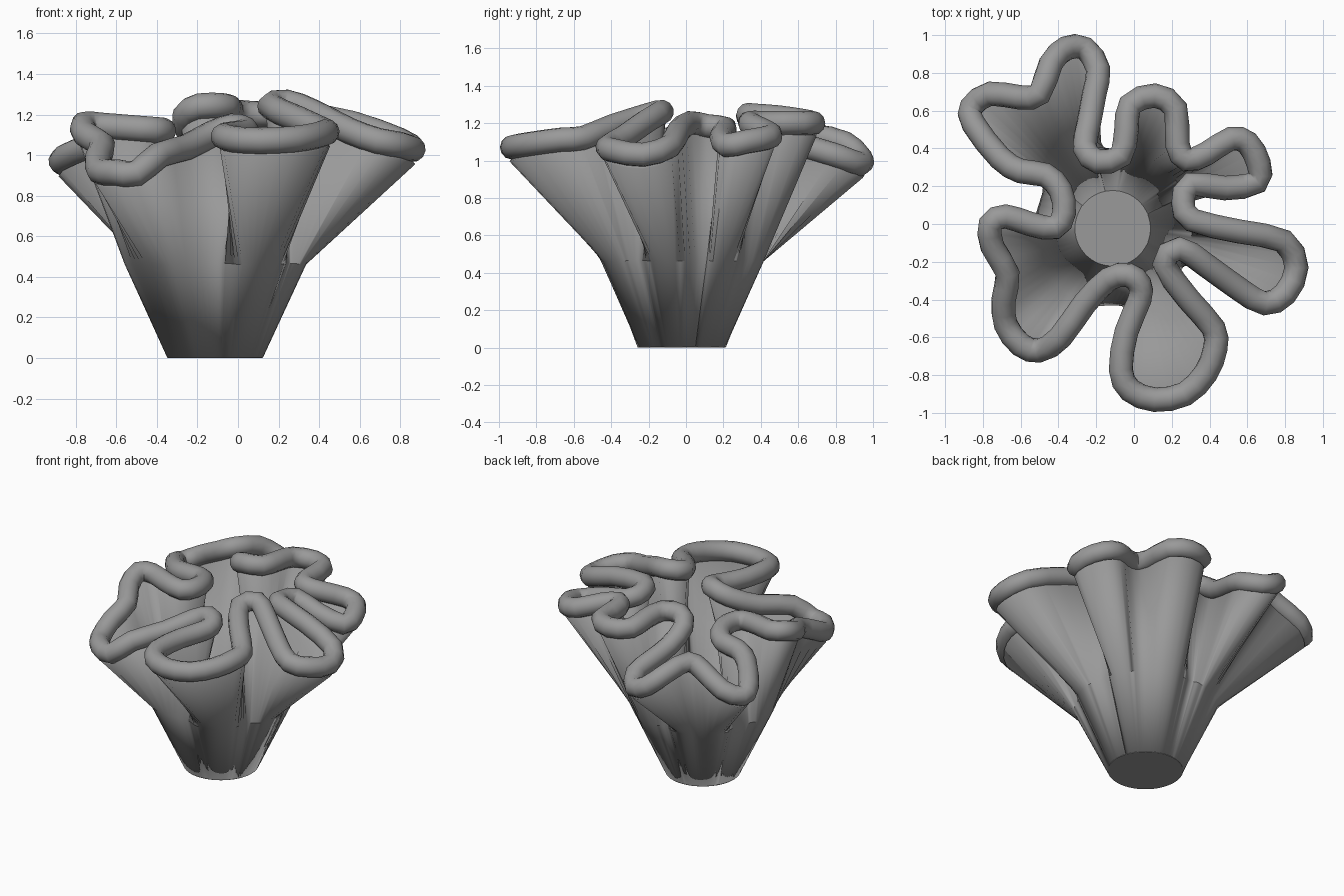
import bpy, bmesh, math
from mathutils import Vector

if "Cube" in bpy.data.objects:
    bpy.data.objects.remove(bpy.data.objects["Cube"])

CX, CY = -0.113, -0.023          # axis of the cup

# Rim centre line seen from above, clockwise (hundredths: x, y)
PLAN = [(30,21),(26,11),(31,2),(56,-4),(79,-9),(86,-23),(80,-37),(69,-42),(55,-34),
        (37,-21),(24,-13),(16,-21),(29,-40),(42,-55),(43,-66),(38,-79),(27,-90),
        (11,-93),(-2,-88),(-7,-77),(-4,-57),(3,-40),(3,-32),(-3,-27),(-13,-29),
        (-26,-42),(-39,-60),(-50,-67),(-60,-64),(-68,-53),(-69,-40),(-67,-26),
        (-75,-12),(-76,0),(-68,4),(-55,0),(-42,-2),(-37,6),(-39,18),(-47,26),
        (-60,28),(-71,35),(-85,53),(-86,62),(-76,69),(-60,67),(-50,69),(-44,85),
        (-36,93),(-26,93),(-19,82),(-21,69),(-24,53),(-26,40),(-19,33),(-7,36),
        (-4,50),(-2,63),(11,68),(22,61),(23,42),(28,34),(38,37),(51,45),(60,43),
        (66,32),(65,22),(48,19)]
# Rim height at some of those points (index: z)
KEYS = [(0,1.17),(2,1.2),(5,1.03),(7,1.07),(10,1.26),(11,1.24),(13,1.12),(17,1.07),
        (20,1.10),(23,1.14),(26,1.0),(27,.91),(29,.92),(31,1.05),(33,1.15),(37,1.12),
        (40,1.08),(43,.96),(46,1.13),(49,.98),(51,1.06),(54,1.24),(55,1.24),(58,1.2),
        (61,1.2),(64,1.12),(66,1.08),(68,1.17)]

def height(i):
    for (a, za), (b, zb) in zip(KEYS, KEYS[1:]):
        if a <= i <= b:
            t = (i - a) / (b - a)
            t = t * t * (3 - 2 * t)
            return za + (zb - za) * t

ctrl = [Vector((x / 100, y / 100, height(i))) for i, (x, y) in enumerate(PLAN)]

# Round the corners with one interpolated point per span
rim = []
for i in range(len(ctrl)):
    a, b, c, d = (ctrl[(i + k) % len(ctrl)] for k in (-1, 0, 1, 2))
    rim += [b, (9 * (b + c) - a - d) / 16]
n = len(rim)

grey = bpy.data.materials.new("dark_grey")
grey.diffuse_color = (0.32, 0.32, 0.32, 1)
grey.use_nodes = True
grey.node_tree.nodes["Principled BSDF"].inputs["Base Color"].default_value = grey.diffuse_color

def smooth(obj, deg):
    bpy.ops.object.select_all(action='DESELECT')
    obj.select_set(True)
    bpy.context.view_layer.objects.active = obj
    bpy.ops.object.shade_smooth_by_angle(angle=math.radians(deg))

# Rolled rim: round tube swept along the ruffled line
cu = bpy.data.curves.new("rolled_rim", 'CURVE')
cu.dimensions = '3D'
cu.bevel_depth = 0.065
cu.bevel_resolution = 4
sp = cu.splines.new('POLY')
sp.points.add(n - 1)
for p, v in zip(sp.points, rim):
    p.co = (*v, 1)
sp.use_cyclic_u = True
ob = bpy.data.objects.new("rolled_rim", cu)
bpy.context.collection.objects.link(ob)
cu.materials.append(grey)

# Wall angles: unwrapped, put in order and smoothed so the folds fade downwards
raw = []
for v in rim:
    a = math.atan2(v.y - CY, v.x - CX)
    if raw:
        a -= 2 * math.pi * round((a - raw[-1]) / (2 * math.pi))
    raw.append(a)
step = 2 * math.pi / n
dev = [a + step * i for i, a in enumerate(sorted(raw, reverse=True))]
rad = [math.hypot(v.x - CX, v.y - CY) for v in rim]
for _ in range(12):
    dev = [(dev[i - 1] + 2 * dev[i] + dev[(i + 1) % n]) / 4 for i in range(n)]
    rad = [(rad[i - 1] + 2 * rad[i] + rad[(i + 1) % n]) / 4 for i in range(n)]
ang = [d - step * i for i, d in enumerate(dev)]

def ring(z, radius, fold):
    out = []
    for a, r in zip(ang, rad):
        q = radius + fold * min(r - 0.65, 0)
        out.append(Vector((CX + q * math.cos(a), CY + q * math.sin(a), z)))
    return out

# Ruffled wall: foot circle, waist with faint folds, ruffled top
rings = [ring(0.01, 0.218, 0), ring(0.47, 0.435, 0.14),
         [v - Vector((0, 0, 0.06)) for v in rim]]
bm = bmesh.new()
vs = [[bm.verts.new(v) for v in r] for r in rings]
for lo, hi in zip(vs, vs[1:]):
    for i in range(n):
        j = (i + 1) % n
        bm.faces.new((lo[i], hi[i], hi[j], lo[j]))
me = bpy.data.meshes.new("ruffled_wall")
bm.to_mesh(me)
bm.free()
wall = bpy.data.objects.new("ruffled_wall", me)
bpy.context.collection.objects.link(wall)
me.materials.append(grey)
smooth(wall, 60)
mod = wall.modifiers.new("thickness", 'SOLIDIFY')
mod.thickness = 0.04
mod.offset = 0

# Foot plate closing the bottom
bpy.ops.mesh.primitive_cylinder_add(vertices=64, radius=0.235, depth=0.012,
                                    location=(CX, CY, 0.006))
foot = bpy.context.object
foot.name = "foot_plate"
foot.data.materials.append(grey)
smooth(foot, 30)
